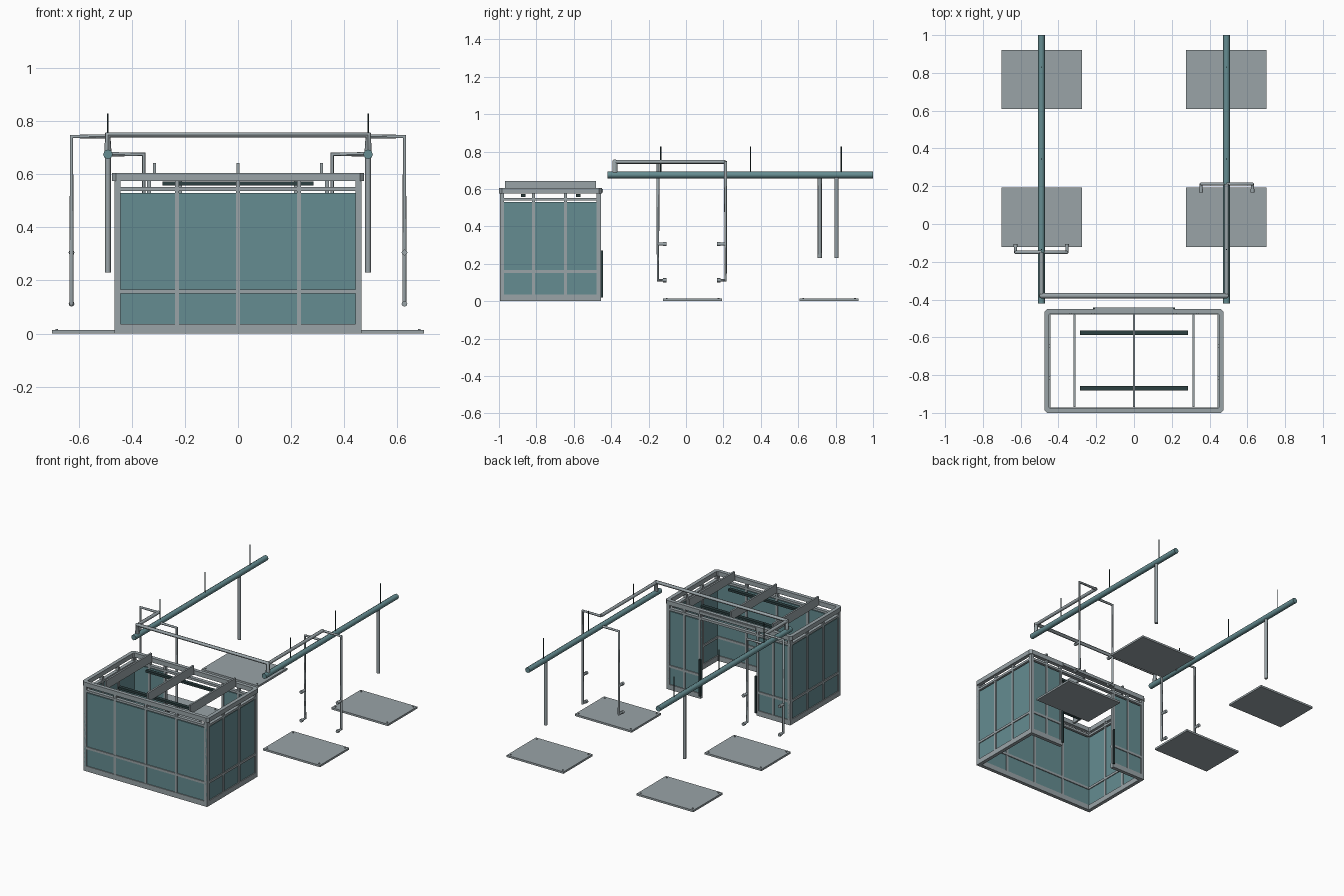
import bpy, bmesh, math
from mathutils import Vector

cube = bpy.data.objects.get("Cube")
if cube:
    bpy.data.objects.remove(cube, do_unlink=True)


def material(name, rgb, rough=0.6):
    m = bpy.data.materials.new(name)
    m.use_nodes = True
    m.diffuse_color = (*rgb, 1)
    bsdf = m.node_tree.nodes["Principled BSDF"]
    bsdf.inputs["Base Color"].default_value = (*rgb, 1)
    bsdf.inputs["Roughness"].default_value = rough
    return m


GREY = material("grey metal", (0.32, 0.37, 0.39))
TEAL = material("teal panel", (0.13, 0.265, 0.285))
DARK = material("dark fitting", (0.025, 0.05, 0.052))


def add_object(name, mesh, mat):
    mesh.materials.clear()
    mesh.materials.append(mat)
    ob = bpy.data.objects.new(name, mesh)
    bpy.context.collection.objects.link(ob)
    return ob


def boxes(name, mat, parts):
    """One object made of boxes, each given as (low corner, high corner)."""
    bm = bmesh.new()
    for lo, hi in parts:
        lo, hi = Vector(lo), Vector(hi)
        verts = bmesh.ops.create_cube(bm, size=1)["verts"]
        for v in verts:
            v.co = (lo + hi) / 2 + v.co * (hi - lo)
    mesh = bpy.data.meshes.new(name)
    bm.to_mesh(mesh)
    bm.free()
    return add_object(name, mesh, mat)


def pipes(name, mat, radius, paths):
    """Round pipes swept along polylines and joined into one object."""
    curve = bpy.data.curves.new(name, "CURVE")
    curve.dimensions = "3D"
    curve.bevel_depth = radius
    curve.bevel_resolution = 2
    curve.use_fill_caps = True
    for path in paths:
        spline = curve.splines.new("POLY")
        spline.points.add(len(path) - 1)
        for point, co in zip(spline.points, path):
            point.co = (*co, 1)
    temp = bpy.data.objects.new(name, curve)
    mesh = bpy.data.meshes.new_from_object(temp)
    bpy.data.objects.remove(temp)
    bpy.data.curves.remove(curve)
    ob = add_object(name, mesh, mat)
    bpy.ops.object.select_all(action="DESELECT")
    ob.select_set(True)
    bpy.context.view_layer.objects.active = ob
    bpy.ops.object.shade_smooth_by_angle(angle=math.radians(50))
    return ob


# Booth walls: glazed bays between posts, with bottom, middle and top rails
X, FRONT, BACK = 0.465, -0.995, -0.455
THICK, HALF = 0.024, 0.008
PANEL_TOP, POST_TOP = 0.53, 0.575


def wall(name, posts, place):
    """posts: positions along the wall; place(u, d, z) gives the world point,
    where d is the depth inward from the outer face."""
    def bar(u0, u1, d0, d1, z0, z1):
        a, b = place(u0, d0, z0), place(u1, d1, z1)
        return ([min(p, q) for p, q in zip(a, b)],
                [max(p, q) for p, q in zip(a, b)])

    start, end = posts[0], posts[-1]
    rails = ((0, 0.035), (0.15, 0.166), (0.537, 0.552))
    frame = [bar(start, end, 0, THICK, *r) for r in rails]
    for u in posts:
        lo, hi = max(u - HALF, start), min(u + HALF, end)
        if u == start:
            hi = u + 2 * HALF
        if u == end:
            lo = u - 2 * HALF
        frame.append(bar(lo, hi, 0.001, THICK - 0.001, 0.001, POST_TOP))
    boxes(name + "_frame", GREY, frame)
    boxes(name + "_panels", TEAL,
          [bar(a, b, 0.006, 0.018, 0.03, PANEL_TOP) for a, b in zip(posts, posts[1:])])


DOOR = 0.21
wall("front_wall", [-X, -0.23, 0, 0.23, X], lambda u, d, z: (u, FRONT + d, z))
for side, s in (("left", 1), ("right", -1)):
    wall(side + "_side_wall", [FRONT, -0.815, -0.645, BACK],
         lambda u, d, z: (s * (X - d), u, z))
    # back wall leaves a doorway in the middle
    wall(side + "_back_wall", [DOOR, 0.335, X],
         lambda u, d, z: (s * u, BACK - d, z))

# Doorway trim
boxes("door_jambs", DARK, [((s * DOOR - 0.006, BACK, 0.02), (s * DOOR + 0.006, -0.443, 0.27))
                           for s in (-1, 1)])
boxes("door_header", GREY, [((-DOOR, BACK - THICK, 0.537), (DOOR, BACK, 0.552)),
                            ((-DOOR, BACK, 0.58), (DOOR, -0.443, 0.6))])


# Roof ring with chamfered corners
def ring_outline(inset, chamfer):
    x, y0, y1 = 0.475 - inset, -1 + inset, -0.45 - inset
    c = chamfer
    return [(-x + c, y0), (x - c, y0), (x, y0 + c), (x, y1 - c),
            (x - c, y1), (-x + c, y1), (-x, y1 - c), (-x, y0 + c)]


bm = bmesh.new()
loops = [[bm.verts.new((x, y, z)) for x, y in ring_outline(i, c)]
         for i, c, z in ((0, 0.015, 0.575), (0, 0.015, 0.605),
                         (0.025, 0.006, 0.605), (0.025, 0.006, 0.575))]
for k in range(4):
    a, b = loops[k], loops[(k + 1) % 4]
    for i in range(8):
        j = (i + 1) % 8
        bm.faces.new((a[i], a[j], b[j], b[i]))
bmesh.ops.recalc_face_normals(bm, faces=bm.faces)
ring = bpy.data.meshes.new("roof_ring")
bm.to_mesh(ring)
bm.free()
add_object("roof_ring", ring, GREY)

# Roof joists and hanging light bars
boxes("roof_joists", GREY, [((x - 0.006, -0.968, 0.582), (x + 0.006, -0.48, 0.642))
                            for x in (-0.315, 0, 0.315)])
boxes("light_bars", DARK, [((-0.285, y - 0.012, 0.558), (0.285, y + 0.012, 0.573))
                           for y in (-0.575, -0.87)])

# Long overhead beams with hanging rods
BX, BZ = 0.49, 0.675
pipes("overhead_beams", TEAL, 0.018, [[(s * BX, -0.42, BZ), (s * BX, 1, BZ)] for s in (-1, 1)])
pipes("hanger_rods", DARK, 0.003, [[(s * BX, y, BZ), (s * BX, y, 0.828)]
                                   for s in (-1, 1) for y in (-0.135, 0.345, 0.83)])
pipes("drop_posts", GREY, 0.011, [[(s * BX, y, 0.23), (s * BX, y, BZ)]
                                  for s, y in ((-1, 0.715), (1, 0.805))])

# Cross pipe bridging the beams
pipes("cross_pipe", GREY, 0.014, [[(-BX, -0.38, BZ), (-BX, -0.38, 0.748),
                                   (BX, -0.38, 0.748), (BX, -0.38, BZ)]])

# Drop pipes: an outer and an inner leg on each beam, with two short outlets
for side, s, y, out in (("left", 1, 0.212, -0.045), ("right", -1, -0.15, 0.045)):
    pipes(side + "_feed_pipe", GREY, 0.011,
          [[(s * BX, -0.38, 0.745), (s * BX, y, 0.745)]])
    paths = []
    for x, z in ((0.627, 0.742), (0.355, BZ)):
        paths.append([(s * BX, y, z), (s * x, y, z), (s * x, y, 0.112),
                      (s * x, y + out, 0.112)])
        paths.append([(s * x, y, 0.305), (s * x, y + out, 0.305)])
    pipes(side + "_drop_pipes", GREY, 0.0085, paths)
    pipes(side + "_outlet_collars", GREY, 0.011,
          [[(s * x, y + out * 0.6, z), (s * x, y + out, z)]
           for x in (0.627, 0.355) for z in (0.112, 0.305)])

# Floor plates with corner bolts
for s, side in ((1, "left"), (-1, "right")):
    for y, end in ((0.035, "front"), (0.765, "back")):
        x = s * 0.488
        boxes(f"{end}_{side}_floor_plate", GREY,
              [((x - 0.213, y - 0.157, 0), (x + 0.213, y + 0.157, 0.013))])
        pipes(f"{end}_{side}_plate_bolts", GREY, 0.005,
              [[(x + i * 0.195, y + j * 0.138, 0.01), (x + i * 0.195, y + j * 0.138, 0.017)]
               for i in (-1, 1) for j in (-1, 1)])
